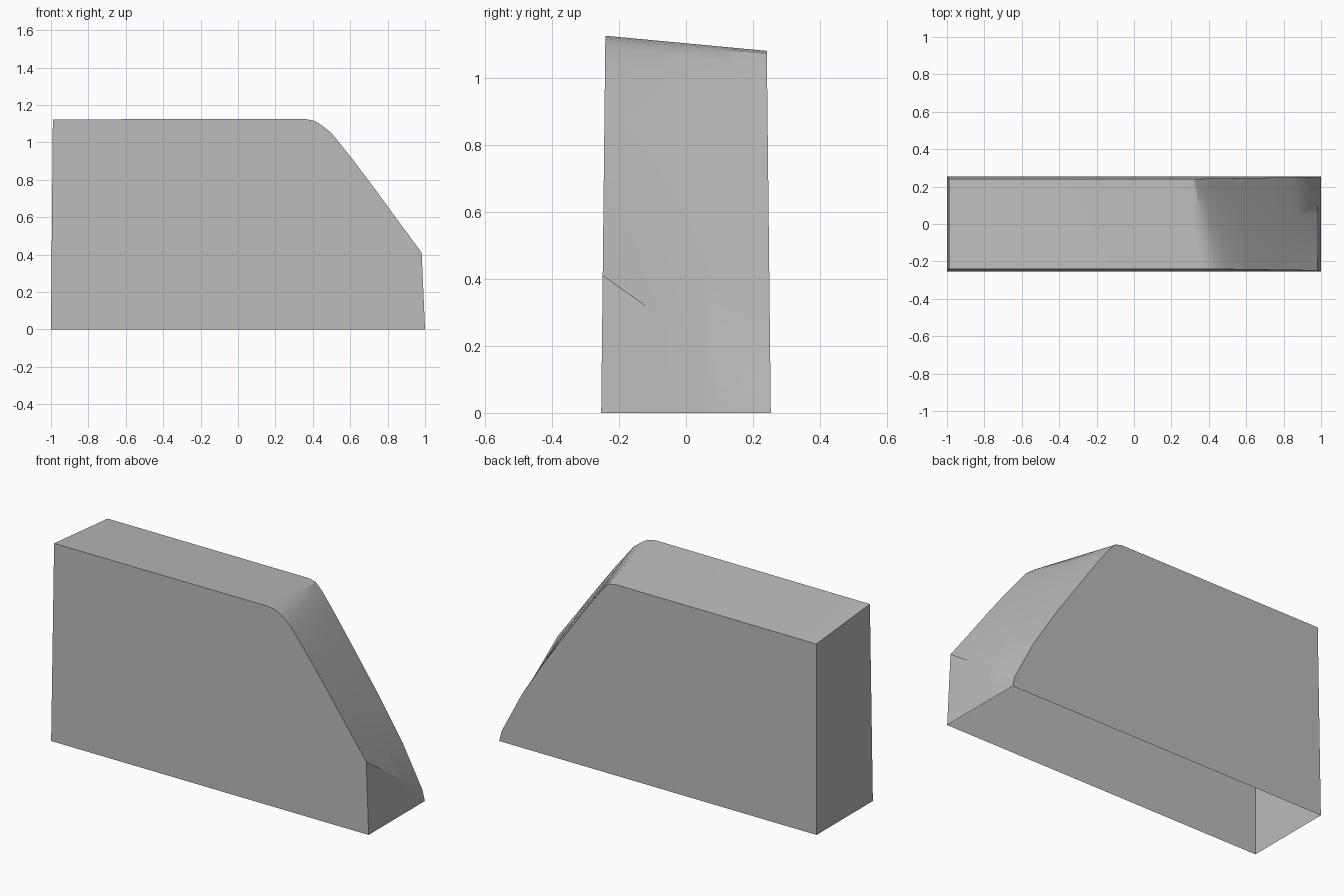
import bpy
import bmesh
from mathutils import Vector

cube = bpy.data.objects.get("Cube")
if cube:
    bpy.data.objects.remove(cube, do_unlink=True)

# Matching outlines (x, z) of the front and back walls, open along the base
FRONT = [(-1, 0), (-.99, 1.123), (.36, 1.125), (.41, 1.115), (.45, 1.09), (.5, 1.05),
         (.62, .9), (.74, .74), (.86, .575), (.982, .41), (1, 0)]
BACK = [(-1, 0), (-.99, 1.08), (.28, 1.08), (.32, 1.07), (.36, 1.03), (.42, .95),
        (.54, .78), (.72, .52), (.86, .3), (.985, .06), (1, 0)]
STEPS = 10


def section(t):
    """Blend the two outlines; the walls lean inwards with height."""
    points = []
    for f, b in zip(FRONT, BACK):
        x, z = Vector(f).lerp(Vector(b), t)
        points.append((x, (2 * t - 1) * (.253 - .011 * z), z))
    return points


# Shell: end walls, top and twisted ramp as one loft, open underneath
bm = bmesh.new()
rings = [[bm.verts.new(p) for p in section(i / STEPS)] for i in range(STEPS + 1)]
for a, b in zip(rings, rings[1:]):
    for i in range(len(a) - 1):
        bm.faces.new((a[i], b[i], b[i + 1], a[i + 1]))

# Flat front and back walls
bm.faces.new(rings[0])
bm.faces.new(rings[-1][::-1])
bmesh.ops.recalc_face_normals(bm, faces=bm.faces)
top = max(bm.faces, key=lambda f: f.calc_center_median().z)
if top.normal.z < 0:
    bmesh.ops.reverse_faces(bm, faces=bm.faces)

mesh = bpy.data.meshes.new("sloped_cover")
bm.to_mesh(mesh)
bm.free()
cover = bpy.data.objects.new("sloped_cover", mesh)
bpy.context.collection.objects.link(cover)

# Plain grey
grey = bpy.data.materials.new("plain grey")
grey.use_nodes = True
colour = (.5, .5, .5, 1)
grey.diffuse_color = colour
grey.node_tree.nodes["Principled BSDF"].inputs["Base Color"].default_value = colour
mesh.materials.append(grey)

# Smooth ramp, sharp wall edges
bpy.ops.object.select_all(action='DESELECT')
cover.select_set(True)
bpy.context.view_layer.objects.active = cover
bpy.ops.object.shade_smooth_by_angle(angle=.5)
